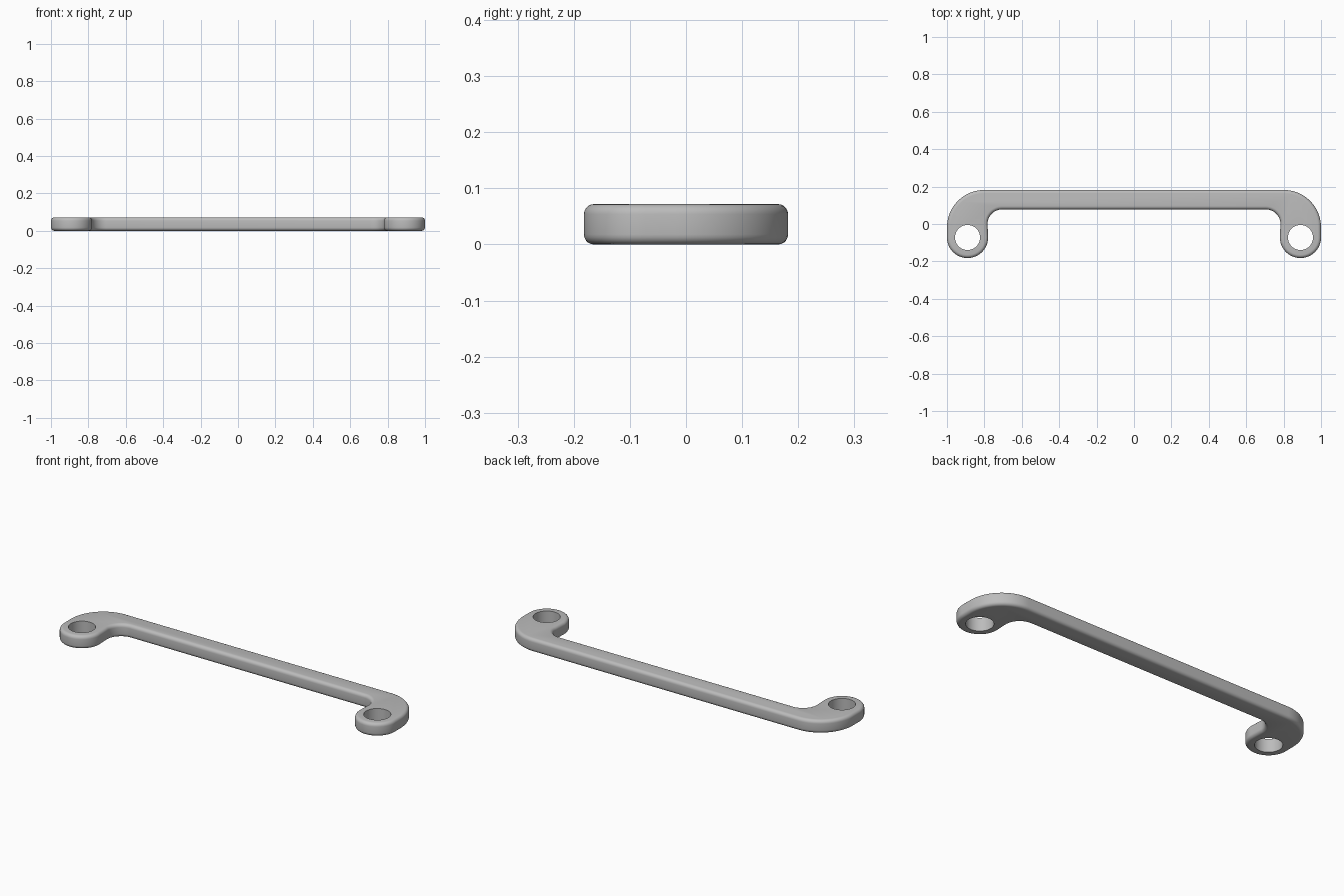
import bpy, bmesh
from math import cos, sin, radians

HEIGHT = 0.072
EYE_X, EYE_Y = 0.89, -0.072

cube = bpy.data.objects.get("Cube")
if cube:
    bpy.data.objects.remove(cube, do_unlink=True)

grey = bpy.data.materials.new("plain grey")
grey.use_nodes = True
colour = (0.5, 0.5, 0.5, 1)
grey.diffuse_color = colour
grey.node_tree.nodes["Principled BSDF"].inputs["Base Color"].default_value = colour


def arc(cx, cy, r, start, end, steps):
    """Points along an arc, angles in degrees."""
    angles = [radians(start + (end - start) * i / steps) for i in range(steps + 1)]
    return [(cx + r * cos(a), cy + r * sin(a)) for a in angles]


# Half outline: inner fillet, round eye end, outer shoulder
half = arc(0.705, 0.0, 0.078, 90, 0, 16)
half += arc(EYE_X, EYE_Y, 0.11, -180, 0, 40)
half += arc(0.8, -0.018, 0.2, 0, 90, 24)
outline = half + [(-x, y) for x, y in reversed(half)]

# Handle body, extruded from the outline
bm = bmesh.new()
face = bm.faces.new([bm.verts.new((x, y, 0)) for x, y in outline])
ext = bmesh.ops.extrude_face_region(bm, geom=[face])
top = [v for v in ext["geom"] if isinstance(v, bmesh.types.BMVert)]
bmesh.ops.translate(bm, verts=top, vec=(0, 0, HEIGHT))
bmesh.ops.recalc_face_normals(bm, faces=bm.faces)
mesh = bpy.data.meshes.new("handle_bar")
bm.to_mesh(mesh)
bm.free()
mesh.materials.append(grey)
handle = bpy.data.objects.new("handle_bar", mesh)
bpy.context.collection.objects.link(handle)

# Rounded rim
bevel = handle.modifiers.new("rounded_rim", 'BEVEL')
bevel.width = 0.018
bevel.segments = 5
bevel.limit_method = 'ANGLE'
bevel.angle_limit = radians(60)

# Screw holes
cutters = []
for side in (-1, 1):
    bpy.ops.mesh.primitive_cylinder_add(
        vertices=48, radius=0.067, depth=0.3,
        location=(side * EYE_X, EYE_Y, HEIGHT / 2))
    cutter = bpy.context.object
    cutter.name = "hole_cutter"
    cutter.hide_render = True
    cutter.data.materials.append(grey)
    cut = handle.modifiers.new("screw_hole", 'BOOLEAN')
    cut.operation = 'DIFFERENCE'
    cut.solver = 'EXACT'
    cut.object = cutter
    cutters.append(cutter)

bpy.ops.object.select_all(action='DESELECT')
handle.select_set(True)
bpy.context.view_layer.objects.active = handle
for mod in list(handle.modifiers):
    bpy.ops.object.modifier_apply(modifier=mod.name)
for cutter in cutters:
    bpy.data.objects.remove(cutter, do_unlink=True)
bpy.ops.object.shade_smooth_by_angle(angle=radians(30))
